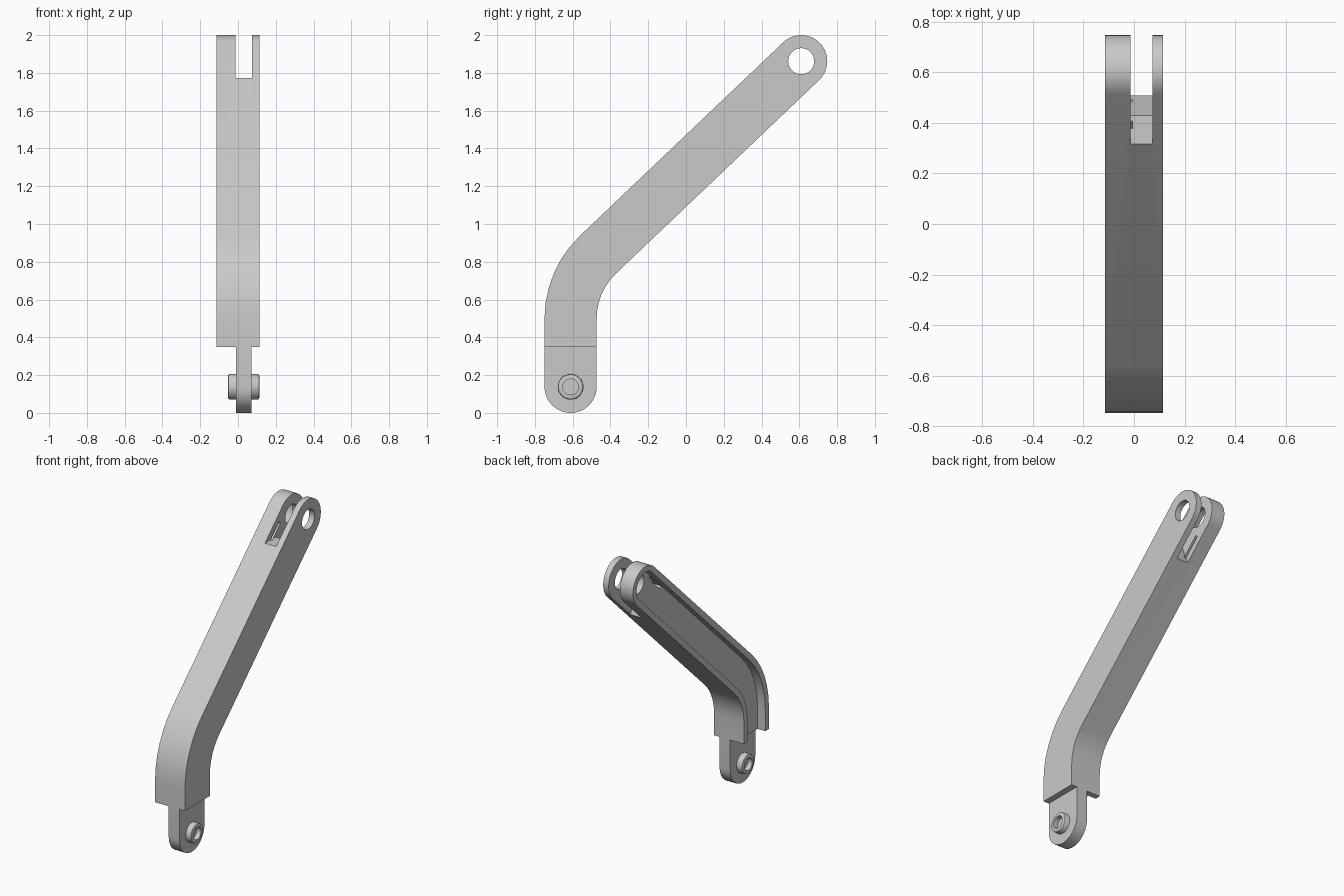
import bpy
import bmesh
from math import radians, sin, cos, pi
from mathutils import Vector

cube = bpy.data.objects.get("Cube")
if cube:
    bpy.data.objects.remove(cube, do_unlink=True)

grey = bpy.data.materials.new("plain grey")
grey.use_nodes = True
grey.diffuse_color = (0.59, 0.59, 0.59, 1)
grey.node_tree.nodes["Principled BSDF"].inputs["Base Color"].default_value = (0.59, 0.59, 0.59, 1)

# Arm centre line in the (y, z) plane: vertical, a bend, then straight to the eye
HALF = 0.138
TURN = radians(46.3)
BEND, BEND_R = Vector((-0.145, 0.5)), 0.466
EYE = Vector((0.61, 1.862))
PIN = Vector((-0.611, HALF))
ALONG = Vector((sin(TURN), cos(TURN)))
ACROSS = Vector((-cos(TURN), sin(TURN)))
Y, Z = Vector((1, 0)), Vector((0, 1))


def prism(name, points, x0, x1):
    """Extrude a (y, z) outline from x0 to x1."""
    bm = bmesh.new()
    face = bm.faces.new([bm.verts.new((x0, p[0], p[1])) for p in points])
    new = bmesh.ops.extrude_face_region(bm, geom=[face])["geom"]
    verts = [v for v in new if isinstance(v, bmesh.types.BMVert)]
    bmesh.ops.translate(bm, verts=verts, vec=(x1 - x0, 0, 0))
    bmesh.ops.recalc_face_normals(bm, faces=bm.faces)
    mesh = bpy.data.meshes.new(name)
    bm.to_mesh(mesh)
    bm.free()
    mesh.materials.append(grey)
    obj = bpy.data.objects.new(name, mesh)
    bpy.context.collection.objects.link(obj)
    return obj


def arc(centre, radius, u, v, start, end, steps):
    angles = [start + (end - start) * i / steps for i in range(steps + 1)]
    return [centre + radius * (u * cos(a) + v * sin(a)) for a in angles]


def circle(centre, radius, steps=32):
    return arc(centre, radius, Y, Z, 0, 2 * pi, steps)[:-1]


def arm_outline(w, bottom):
    outer = arc(BEND, BEND_R + w, -Y, Z, 0, TURN, 6)
    inner = arc(BEND, BEND_R - w, -Y, Z, TURN, 0, 6)
    cap = arc(EYE, w, ACROSS, ALONG, 0, pi, 20)
    return [(PIN.x - w, bottom)] + outer + cap + inner + [(PIN.x + w, bottom)]


def activate(obj):
    bpy.ops.object.select_all(action="DESELECT")
    obj.select_set(True)
    bpy.context.view_layer.objects.active = obj


def cut(obj, points, x0, x1):
    cutter = prism("cutter", points, x0, x1)
    cutter.hide_render = True
    mod = obj.modifiers.new("cut", "BOOLEAN")
    mod.operation = "DIFFERENCE"
    mod.solver = "EXACT"
    mod.object = cutter
    activate(obj)
    bpy.ops.object.modifier_apply(modifier=mod.name)
    bpy.data.objects.remove(cutter, do_unlink=True)


def smooth(obj):
    activate(obj)
    bpy.ops.object.shade_smooth_by_angle(angle=radians(30))


# Bent arm with a shallow channel along one side
INNER = HALF - 0.04
arm = prism("bent_arm", arm_outline(HALF, 0.348), -0.115, 0.115)
cut(arm, arm_outline(INNER, 0.2), -0.3, -0.055)

# Fork slot with a level ledge and a steep lower face, then the eye hole
slot = [(0.1, 1.773), (0.43, 1.773), (0.53, 1.52), (1, 1.52), (1, 2.2), (0.1, 2.2)]
cut(arm, slot, -0.014, 0.073)
cut(arm, circle(EYE, 0.069), -0.3, 0.3)

# Narrow windows along both edges of the channel beside the slot
for side in (-1, 1):
    window = [EYE + ALONG * s + ACROSS * side * t
              for s, t in ((-0.1, 0.075), (-0.1, 0.096), (-0.26, 0.096), (-0.26, 0.075))]
    cut(arm, window, -0.08, -0.005)
smooth(arm)

# Tongue at the lower end
tongue_outline = ([(PIN.x + HALF, 0.348), (PIN.x - HALF, 0.348)]
                  + arc(PIN, HALF, -Y, -Z, 0, pi, 24))
smooth(prism("lower_tongue", tongue_outline, -0.01, 0.072))

# Pivot pin with rounded rims and a dished end on each side
pin = prism("pivot_pin", circle(PIN, 0.068), -0.053, 0.113)
bevel = pin.modifiers.new("rounded rim", "BEVEL")
bevel.width = 0.01
bevel.segments = 2
bevel.limit_method = "ANGLE"
bevel.angle_limit = radians(40)
activate(pin)
bpy.ops.object.modifier_apply(modifier=bevel.name)
for x0, x1 in ((-0.1, -0.02), (0.08, 0.2)):
    cut(pin, circle(PIN, 0.042), x0, x1)
smooth(pin)
